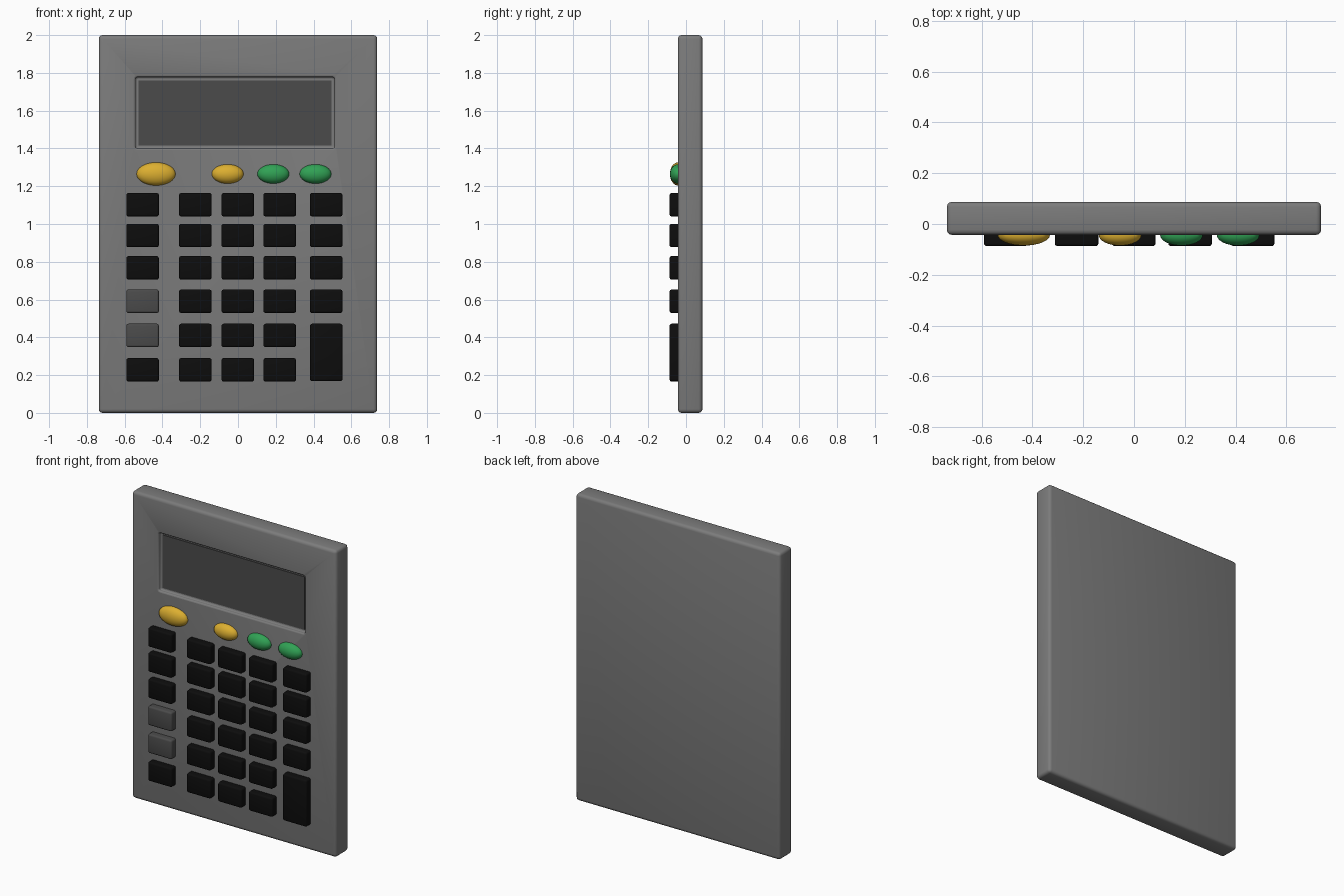
import bpy, bmesh
from math import radians
from mathutils import Matrix

if "Cube" in bpy.data.objects:
    bpy.data.objects.remove(bpy.data.objects["Cube"])

FRONT = -0.043   # front plane of the case
BACK = 0.087
KEY_TOP = -0.087


def material(name, rgb):
    m = bpy.data.materials.new(name)
    m.diffuse_color = (*rgb, 1)
    m.use_nodes = True
    m.node_tree.nodes["Principled BSDF"].inputs["Base Color"].default_value = m.diffuse_color
    return m


CASE = material("case_grey", (0.2, 0.2, 0.2))
BLACK = material("key_black", (0.004, 0.004, 0.004))
DARK = material("dark_grey", (0.07, 0.07, 0.07))
YELLOW = material("yellow", (0.72, 0.43, 0.03))
GREEN = material("green", (0.03, 0.36, 0.09))


def finish(bm, name, mat):
    mesh = bpy.data.meshes.new(name)
    bm.to_mesh(mesh)
    bm.free()
    ob = bpy.data.objects.new(name, mesh)
    bpy.context.collection.objects.link(ob)
    if mat:
        mesh.materials.append(mat)
    smooth(ob)
    return ob


def smooth(ob):
    bpy.ops.object.select_all(action='DESELECT')
    bpy.context.view_layer.objects.active = ob
    ob.select_set(True)
    bpy.ops.object.shade_smooth_by_angle(angle=radians(35))


def box(name, x, y, z, mat, bevel=0.0, edges=lambda e: True, segments=3):
    """Box from (min, max) pairs, with selected edges rounded."""
    bm = bmesh.new()
    bmesh.ops.create_cube(bm, size=1)
    for v in bm.verts:
        for i, (lo, hi) in enumerate((x, y, z)):
            v.co[i] = hi if v.co[i] > 0 else lo
    if bevel:
        bmesh.ops.bevel(bm, geom=[e for e in bm.edges if edges(e)], offset=bevel,
                        segments=segments, profile=0.5, affect='EDGES')
    return finish(bm, name, mat)


def not_back(e):
    """Every edge except those lying on the rear plane."""
    return min(v.co.y for v in e.verts) < FRONT


def along_y(e):
    return abs(e.verts[0].co.y - e.verts[1].co.y) > 1e-4


# Case with a shallow round-edged display recess
case = box("case", (-0.737, 0.737), (FRONT, BACK), (0, 2), CASE, 0.02)
cutter = box("recess_cutter", (-0.543, 0.511), (-0.2, FRONT + 0.025),
             (1.40, 1.778), None, 0.012, along_y)
cutter.hide_render = True
cut = case.modifiers.new("recess", 'BOOLEAN')
cut.operation = 'DIFFERENCE'
cut.solver = 'EXACT'
cut.object = cutter
rim = case.modifiers.new("rim", 'BEVEL')
rim.width = 0.009
rim.segments = 3
rim.limit_method = 'ANGLE'
rim.angle_limit = radians(60)
bpy.context.view_layer.objects.active = case
for name in ("recess", "rim"):
    bpy.ops.object.modifier_apply(modifier=name)
bpy.data.objects.remove(cutter)
smooth(case)

# Display panel on the recess floor
box("display", (-0.527, 0.495), (FRONT + 0.020, FRONT + 0.03), (1.416, 1.761), DARK)

# Key grid: left column has two grey keys, right column ends in a tall key
columns = (-0.505, -0.226, -0.001, 0.221, 0.467)
rows = (1.102, 0.939, 0.768, 0.591, 0.410, 0.228)
W, H = 0.086, 0.062
for c, x in enumerate(columns):
    for r, z in enumerate(rows):
        if c == 4 and r == 5:
            continue
        tall = c == 4 and r == 4
        bottom = 0.168 if tall else z - H
        grey = c == 0 and r in (3, 4)
        box("tall_key" if tall else f"key_{r + 1}_{c + 1}",
            (x - W, x + W), (KEY_TOP, FRONT + 0.003), (bottom, z + H),
            DARK if grey else BLACK, 0.011, not_back)


# Oval domed buttons
def dome(name, x, rx, rz, mat):
    bm = bmesh.new()
    bmesh.ops.create_uvsphere(bm, u_segments=32, v_segments=16, radius=1)
    bmesh.ops.bisect_plane(bm, geom=bm.verts[:] + bm.edges[:] + bm.faces[:],
                           plane_co=(0, 0, 0), plane_no=(0, 0, -1), clear_outer=True)
    bmesh.ops.holes_fill(bm, edges=[e for e in bm.edges if e.is_boundary])
    bmesh.ops.transform(bm, verts=bm.verts, matrix=Matrix.Translation((x, FRONT, 1.265))
                        @ Matrix.Diagonal((rx, 0.042, rz, 1))
                        @ Matrix.Rotation(radians(90), 4, 'X'))
    finish(bm, name, mat)


dome("large_button", -0.434, 0.103, 0.061, YELLOW)
for i, (x, mat) in enumerate(((-0.055, YELLOW), (0.187, GREEN), (0.410, GREEN))):
    dome(f"small_button_{i + 1}", x, 0.084, 0.051, mat)
